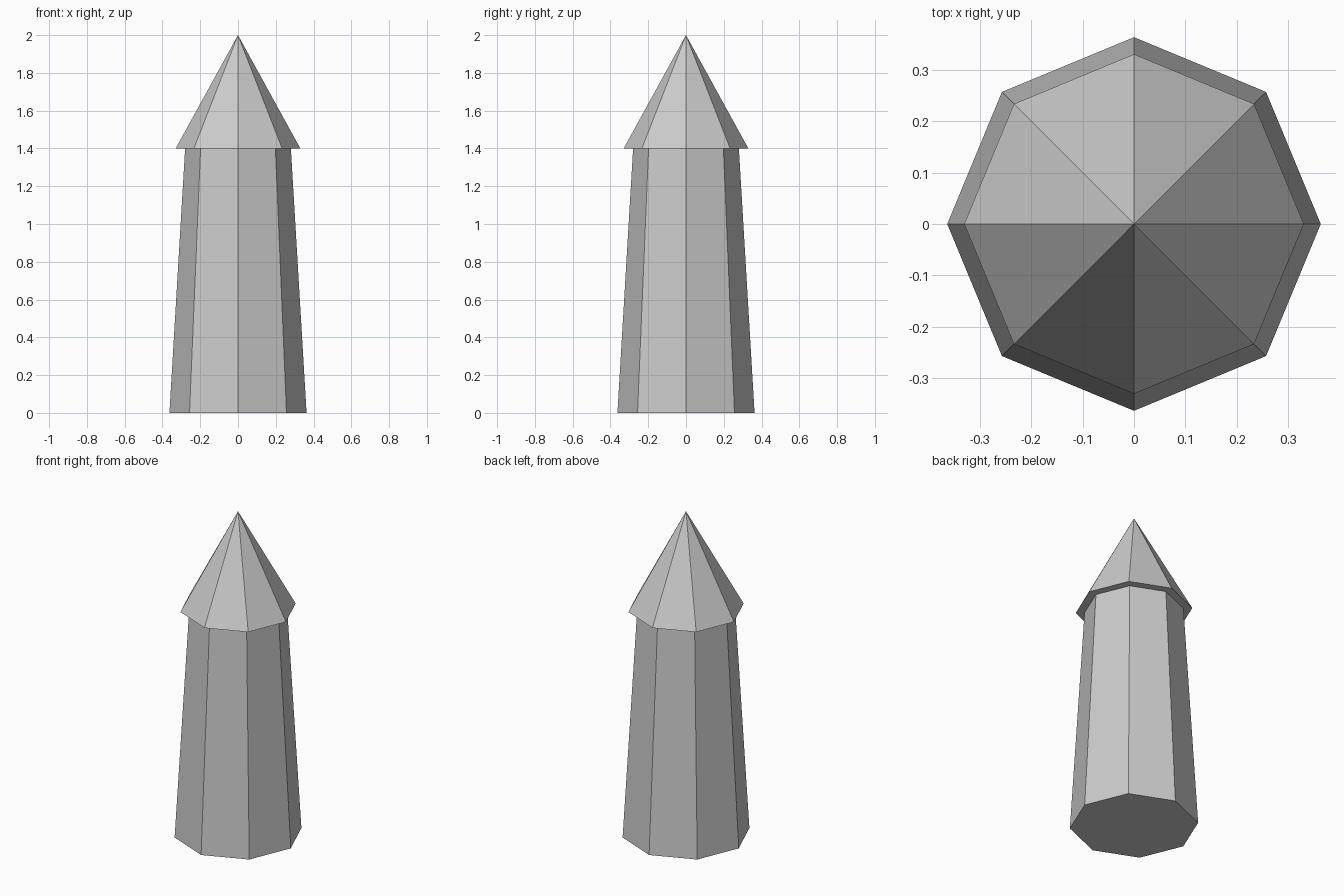
import bpy
import math

if "Cube" in bpy.data.objects:
    bpy.data.objects.remove(bpy.data.objects["Cube"])

# Single stone grey
stone = bpy.data.materials.new("stone_grey")
stone.diffuse_color = (0.6, 0.6, 0.6, 1)
stone.use_nodes = True
stone.node_tree.nodes["Principled BSDF"].inputs["Base Color"].default_value = stone.diffuse_color


def octagon_part(name, r_bottom, r_top, z_bottom, z_top):
    """Flat-shaded eight-sided frustum or cone with corners on the axes."""
    bpy.ops.mesh.primitive_cone_add(
        vertices=8, radius1=r_bottom, radius2=r_top, depth=z_top - z_bottom,
        end_fill_type='NGON', location=(0, 0, (z_bottom + z_top) / 2))
    ob = bpy.context.object
    ob.name = name
    ob.data.materials.append(stone)
    return ob


# Tapered shaft and overhanging pointed roof
octagon_part("tower_shaft", 0.363, 0.28, 0.0, 1.4)
octagon_part("pointed_roof", 0.33, 0.0, 1.4, 2.0)
